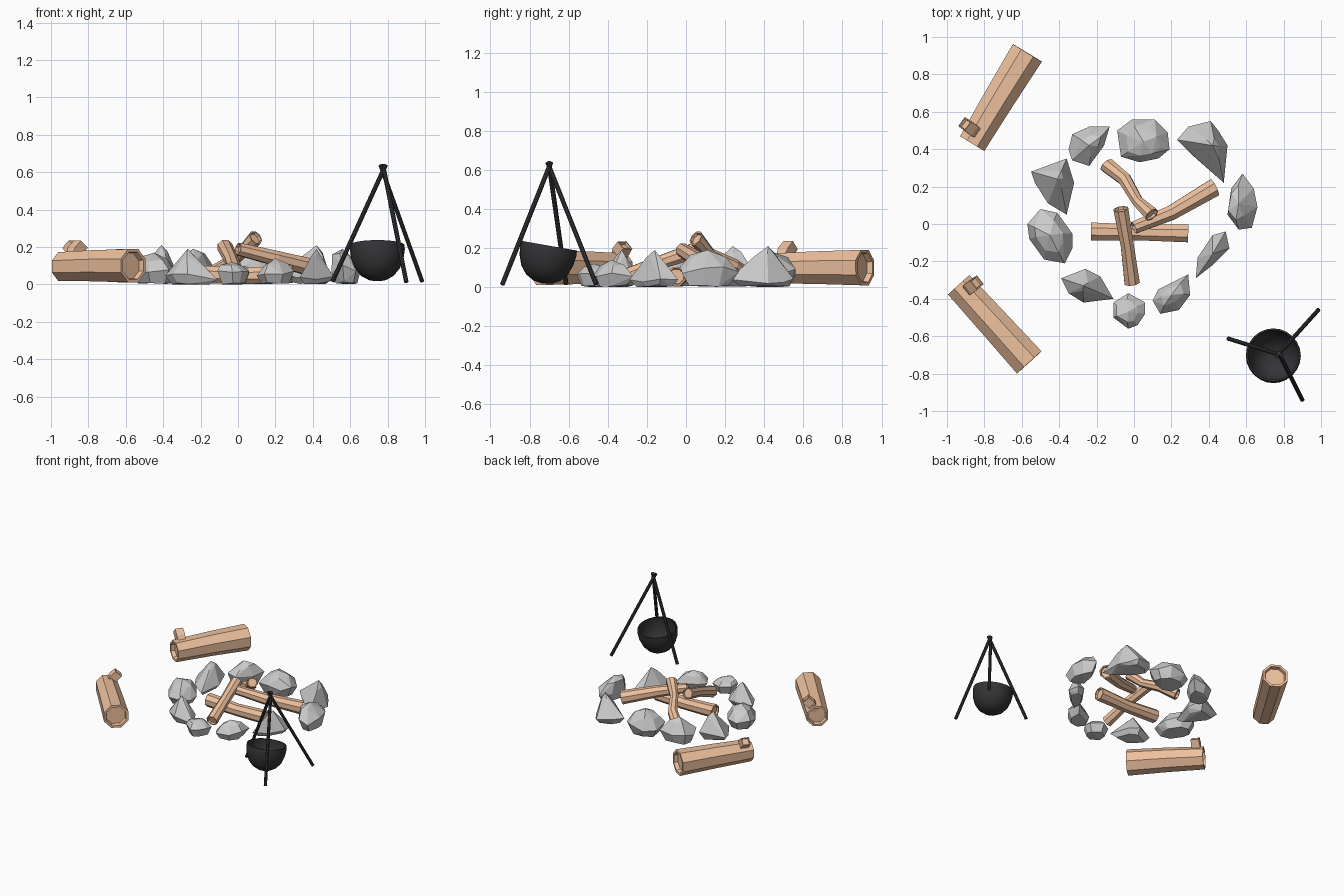
import bpy, bmesh, math, random
from mathutils import Vector, Matrix

if "Cube" in bpy.data.objects:
    bpy.data.objects.remove(bpy.data.objects["Cube"])

random.seed(4)


def material(name, color):
    m = bpy.data.materials.new(name)
    m.diffuse_color = color
    m.use_nodes = True
    m.node_tree.nodes["Principled BSDF"].inputs["Base Color"].default_value = m.diffuse_color
    return m


WOOD = material("wood", (0.85, 0.53, 0.34, 1))
IRON = material("iron", (0.035, 0.035, 0.038, 1))


def finish(name, bm, mat=None):
    bmesh.ops.recalc_face_normals(bm, faces=bm.faces)
    me = bpy.data.meshes.new(name)
    bm.to_mesh(me)
    bm.free()
    if mat:
        me.materials.append(mat)
    ob = bpy.data.objects.new(name, me)
    bpy.context.collection.objects.link(ob)
    return ob


def tube(name, path, radii, sides=8, mat=WOOD, rim=0.0):
    """Prism swept along a path; rim > 0 recesses the cut ends."""
    pts = [Vector(p) for p in path]
    d0 = (pts[1] - pts[0]).normalized()
    d1 = (pts[-1] - pts[-2]).normalized()
    rings = list(zip(pts, radii))
    if rim:
        a, b = rings[0], rings[-1]
        rings = ([(a[0] + d0 * rim, a[1] * .76), (a[0], a[1] * .82)] + rings
                 + [(b[0], b[1] * .82), (b[0] - d1 * rim, b[1] * .76)])
    axis = (pts[-1] - pts[0]).normalized()
    u = axis.cross(Vector((0, 0, 1))).normalized()
    v = u.cross(axis)
    bm = bmesh.new()
    loops = []
    for c, r in rings:
        angs = [2 * math.pi * (i + .5) / sides for i in range(sides)]
        loops.append([bm.verts.new(c + (u * math.cos(t) + v * math.sin(t)) * r) for t in angs])
    for p, q in zip(loops, loops[1:]):
        for i in range(sides):
            j = (i + 1) % sides
            bm.faces.new((p[i], p[j], q[j], q[i]))
    bm.faces.new(loops[0][::-1])
    bm.faces.new(loops[-1])
    return finish(name, bm, mat)


def rock(name, outline, height, peak, waist=.35, top=.5):
    """Faceted boulder: hull of a footprint, a waist, a shoulder and a peak."""
    n = len(outline)
    c = Vector((sum(p[0] for p in outline) / n, sum(p[1] for p in outline) / n))
    pk = Vector(peak)
    bm = bmesh.new()
    for p in outline:
        p = Vector(p)
        r = random.uniform
        bm.verts.new((*p, height * (waist + r(-.12, .12))))
        bm.verts.new((*(c + (p - c) * .72), height * r(0, .08)))
        s = pk + (p - c) * top * r(.85, 1.1)
        bm.verts.new((*s, height * r(.72, .88)))
    bm.verts.new((*pk, height))
    res = bmesh.ops.convex_hull(bm, input=bm.verts)
    junk = {g for g in res["geom_interior"] + res["geom_unused"] if isinstance(g, bmesh.types.BMVert)}
    bmesh.ops.delete(bm, geom=list(junk), context='VERTS')
    bmesh.ops.dissolve_limit(bm, angle_limit=math.radians(7), verts=bm.verts, edges=bm.edges)
    return finish(name, bm)


# Ring of stones, clockwise from the back
rock("stone_back", [(-.09, .50), (-.01, .56), (.11, .56), (.18, .49), (.19, .40), (.13, .35), (.03, .33), (-.07, .36)],
     .18, (.05, .44), .45, .65)
rock("stone_back_right", [(.23, .45), (.29, .52), (.41, .55), (.45, .50), (.50, .42), (.48, .22), (.31, .37)],
     .21, (.42, .42), .2, .3)
rock("stone_right", [(.58, .27), (.64, .19), (.66, .09), (.63, -.02), (.56, -.03), (.50, .05), (.52, .19)],
     .19, (.56, .11), .45, .62)
rock("stone_right_front", [(.49, -.04), (.51, -.13), (.42, -.22), (.33, -.29), (.34, -.18), (.42, -.06)],
     .19, (.42, -.16), .25, .3)
rock("stone_front_right", [(.29, -.27), (.30, -.38), (.24, -.46), (.14, -.48), (.10, -.41), (.13, -.35)],
     .14, (.20, -.38), .45, .6)
rock("stone_front", [(-.11, -.42), (-.03, -.37), (.06, -.42), (.06, -.48), (.02, -.54), (-.03, -.56), (-.11, -.5)],
     .12, (-.03, -.47), .5, .65)
rock("stone_front_left", [(-.39, -.29), (-.26, -.24), (-.18, -.28), (-.11, -.40), (-.27, -.42), (-.35, -.37)],
     .19, (-.27, -.33), .2, .3)
rock("stone_left", [(-.57, 0), (-.50, .08), (-.41, .06), (-.33, -.05), (-.33, -.13), (-.37, -.21), (-.48, -.19), (-.56, -.08)],
     .17, (-.45, -.06), .45, .6)
rock("stone_left_back", [(-.55, .28), (-.36, .35), (-.32, .22), (-.36, .05), (-.46, .11), (-.53, .22)],
     .21, (-.41, .24), .25, .32)
rock("stone_back_left", [(-.33, .48), (-.24, .52), (-.13, .52), (-.16, .42), (-.24, .31), (-.33, .34), (-.35, .40)],
     .19, (-.24, .42), .45, .55)

# Firewood stacked in the middle
tube("firewood_base", [(-.23, -.04, .055), (.03, -.045, .045), (.29, -.05, .055)], [.052, .046, .052], rim=.015)
tube("firewood_front", [(-.01, -.315, .05), (-.035, -.12, .13), (-.07, .08, .20)], [.044, .038, .043], rim=.015)
tube("firewood_right", [(0, -.02, .19), (.2, .06, .14), (.43, .195, .08)], [.036, .043, .052], rim=.015)
tube("firewood_back", [(.095, .05, .25), (.02, .12, .17), (-.05, .24, .11), (-.145, .315, .05)],
     [.042, .032, .038, .043], rim=.015)

# Two seat logs with broken branch stubs
tube("seat_log_back", [(-.865, .43, .095), (-.72, .672, .1), (-.57, .915, .1)], [.082, .09, .098], rim=.03)
tube("stub_back", [(-.83, .48, .12), (-.87, .51, .18), (-.905, .535, .215)], [.03, .045, .042], 4, rim=.015)
tube("seat_log_front", [(-.937, -.325, .095), (-.75, -.53, .1), (-.56, -.74, .1)], [.084, .09, .096], rim=.03)
tube("stub_front", [(-.90, -.36, .12), (-.87, -.335, .18), (-.84, -.312, .215)], [.03, .045, .042], 4, rim=.015)

# Iron tripod: three crossing rods
for i, (foot, tip) in enumerate([((.505, -.613, .015), (.79, -.702, .64)),
                                 ((.985, -.46, .015), (.762, -.708, .638)),
                                 ((.90, -.94, .012), (.775, -.69, .64))]):
    tube(f"tripod_leg_{i + 1}", [foot, tip], [.012, .012], 8, IRON)

# Tilted cooking pot, a thin open bowl
profile = [(0, -.197), (.05, -.188), (.09, -.165), (.122, -.125), (.14, -.075), (.147, -.025), (.144, 0),
           (.135, 0), (.137, -.025), (.13, -.073), (.112, -.118), (.082, -.155), (.045, -.177), (0, -.186)]
bm = bmesh.new()
vs = [bm.verts.new((r, 0, z)) for r, z in profile]
es = [bm.edges.new(e) for e in zip(vs, vs[1:])]
bmesh.ops.spin(bm, geom=vs + es, cent=(0, 0, 0), axis=(0, 0, 1), angle=2 * math.pi, steps=24)
bmesh.ops.remove_doubles(bm, verts=bm.verts, dist=.0005)
bm.transform(Matrix.Translation((.745, -.70, .212)) @ Matrix.Rotation(math.radians(-10), 4, 'X'))
pot = finish("cooking_pot", bm, IRON)
bpy.context.view_layer.objects.active = pot
pot.select_set(True)
bpy.ops.object.shade_smooth_by_angle(angle=math.radians(40))
